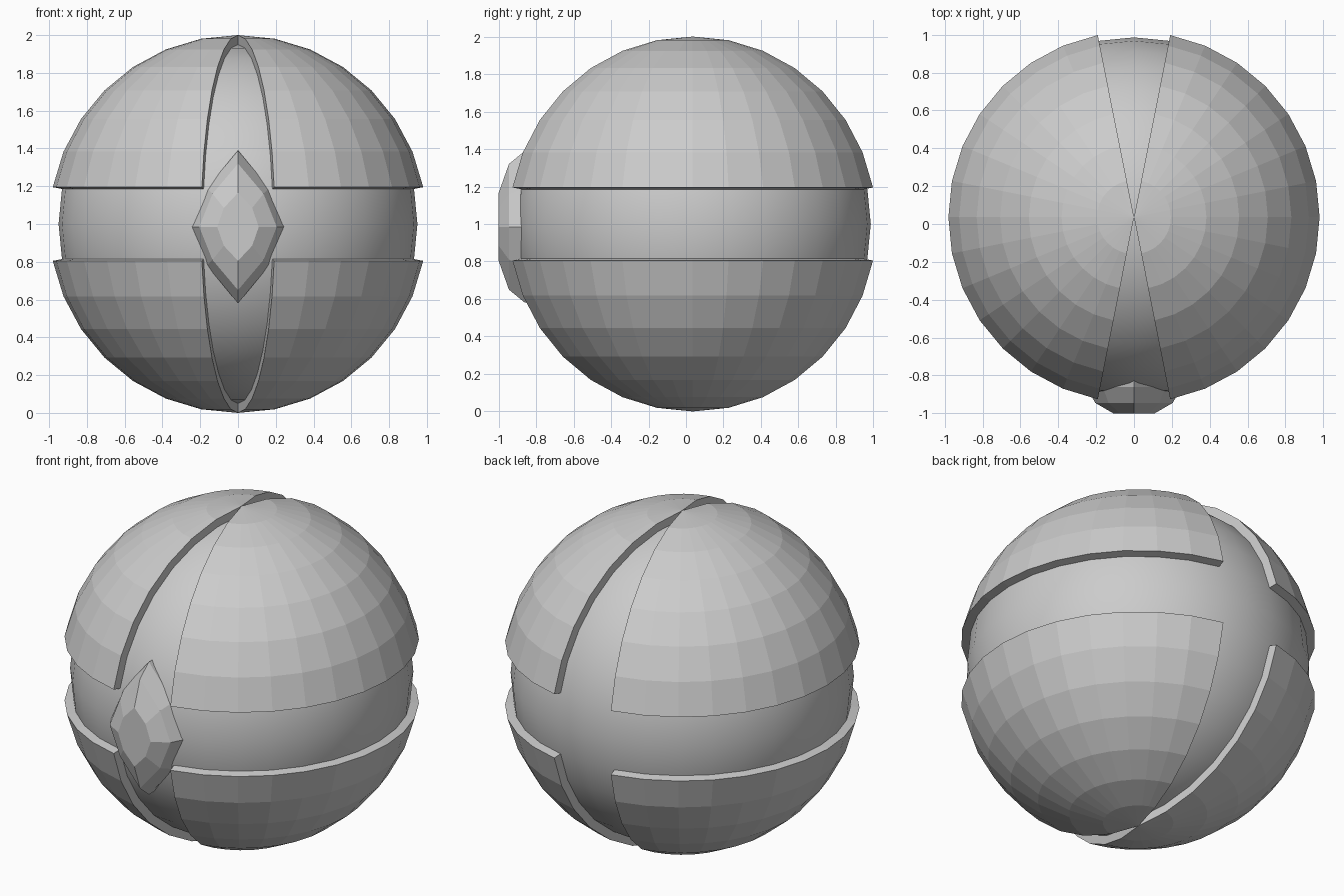
import bpy, bmesh
from mathutils import Vector

if "Cube" in bpy.data.objects:
    bpy.data.objects.remove(bpy.data.objects["Cube"])

CENTER = Vector((0, 0.036, 1))


def make_object(name, bm):
    bmesh.ops.recalc_face_normals(bm, faces=bm.faces[:])
    mesh = bpy.data.meshes.new(name)
    bm.to_mesh(mesh)
    bm.free()
    obj = bpy.data.objects.new(name, mesh)
    bpy.context.collection.objects.link(obj)
    return obj


def sphere(radius):
    bm = bmesh.new()
    bmesh.ops.create_uvsphere(bm, u_segments=32, v_segments=16, radius=radius)
    return bm


# Smooth inner ball
bm = sphere(0.95)
for f in bm.faces:
    f.smooth = True
make_object("inner_ball", bm).location = CENTER


# Faceted shell quarter, cut back one facet from the equator and the middle line
def shell(name, sx, sz):
    bm = sphere(1.0)

    def keep(f):
        c = f.calc_center_median()
        return c.z * sz > 0.2 and c.x * sx > 0.2 * Vector((c.x, c.y)).length

    bmesh.ops.delete(bm, geom=[f for f in bm.faces if not keep(f)], context='FACES')
    ret = bmesh.ops.extrude_face_region(bm, geom=bm.faces[:], use_keep_orig=True)
    for v in ret["geom"]:
        if isinstance(v, bmesh.types.BMVert):
            v.co *= 0.948
    make_object(name, bm).location = CENTER


for side, sx in (("left", -1), ("right", 1)):
    for level, sz in (("lower", -1), ("upper", 1)):
        shell(f"{level}_{side}_shell", sx, sz)

# Faceted gem on the front: depth, half width, half height, diagonal x, diagonal z
rings = [(-1.0, 0.11, 0.18, 0.075, 0.10),
         (-0.945, 0.205, 0.335, 0.135, 0.175),
         (-0.86, 0.252, 0.405, 0.165, 0.205),
         (-0.78, 0.252, 0.405, 0.165, 0.205)]
bm = bmesh.new()
loops = []
for y, w, h, dx, dz in rings:
    outline = [(0, h), (dx, dz), (w, 0), (dx, -dz), (0, -h), (-dx, -dz), (-w, 0), (-dx, dz)]
    loops.append([bm.verts.new((x, y, 0.985 + z)) for x, z in outline])
for a, b in zip(loops, loops[1:]):
    for i in range(8):
        j = (i + 1) % 8
        bm.faces.new((a[i], a[j], b[j], b[i]))
bm.faces.new(loops[0])
bm.faces.new(loops[-1])
make_object("front_gem", bm)
